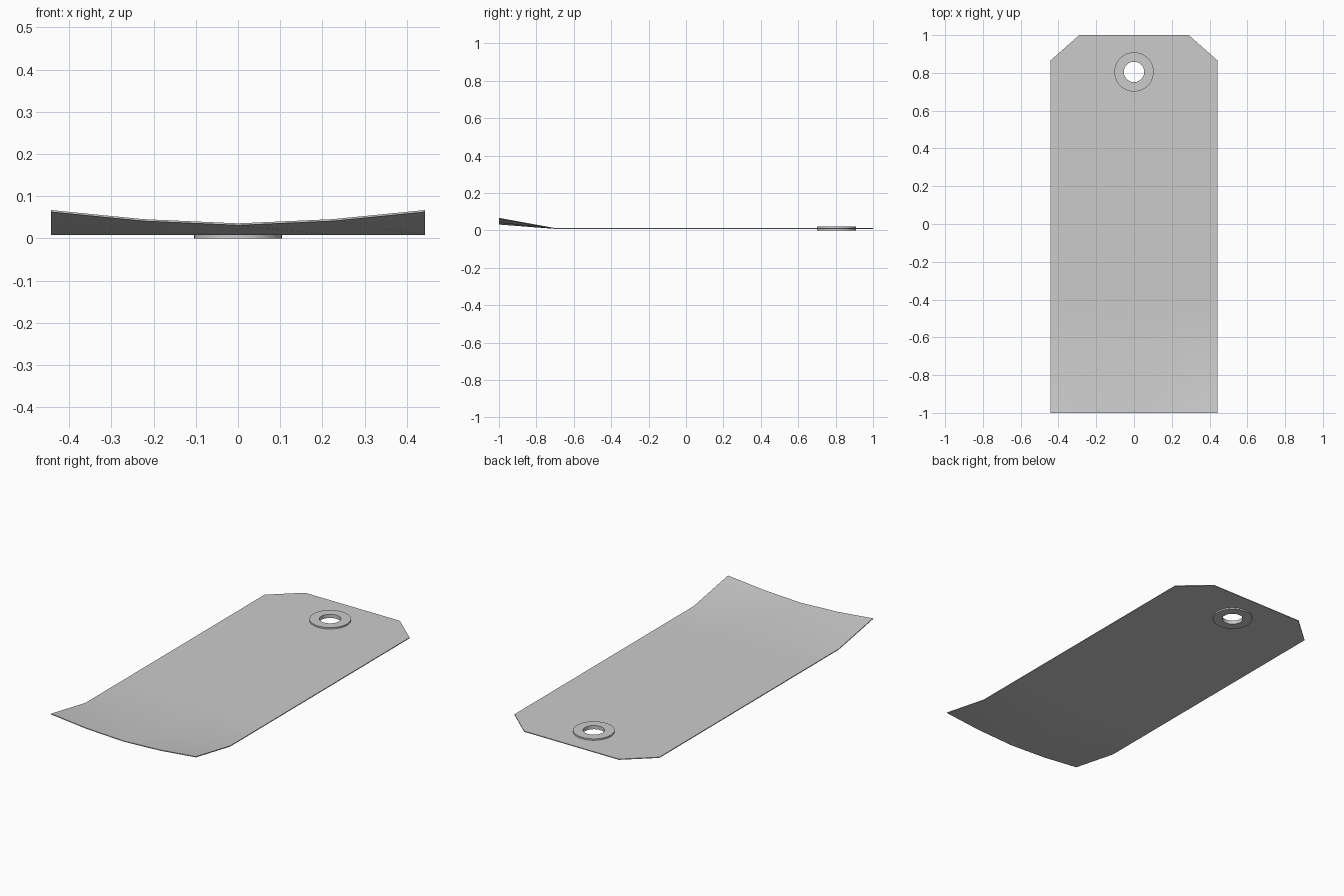
import bpy, bmesh, math

if "Cube" in bpy.data.objects:
    bpy.data.objects.remove(bpy.data.objects["Cube"])

HOLE_Y, TOP_Z, THICK, SEG = 0.805, 0.0125, 0.0045, 48


def finish(bm, name):
    bmesh.ops.recalc_face_normals(bm, faces=bm.faces)
    mesh = bpy.data.meshes.new(name)
    bm.to_mesh(mesh)
    bm.free()
    ob = bpy.data.objects.new(name, mesh)
    bpy.context.collection.objects.link(ob)
    bpy.ops.object.select_all(action='DESELECT')
    ob.select_set(True)
    bpy.context.view_layer.objects.active = ob
    bpy.ops.object.shade_smooth_by_angle(angle=math.radians(30))
    return ob


def circle(bm, r, z):
    return [bm.verts.new((r * math.cos(2 * math.pi * i / SEG),
                          HOLE_Y + r * math.sin(2 * math.pi * i / SEG), z))
            for i in range(SEG)]


def loop_edges(bm, verts):
    return [bm.edges.get((a, b)) or bm.edges.new((a, b))
            for a, b in zip(verts, verts[1:] + verts[:1])]


# Card: grid body whose front edge curls up, most at the corners
bm = bmesh.new()
xs = [-0.443, -0.225, 0, 0.225, 0.443]
lift = [0.0545, 0.033, 0.023, 0.033, 0.0545]
rows = []
for y in (-1, -0.7, -0.4, -0.1, 0.2, 0.5):
    rows.append([bm.verts.new((x, y, TOP_Z + (h if y == -1 else 0)))
                 for x, h in zip(xs, lift)])
for a, b in zip(rows, rows[1:]):
    for i in range(4):
        bm.faces.new((a[i], a[i + 1], b[i + 1], b[i]))

# Card head: clipped corners and a punched hole
head = [bm.verts.new((x, y, TOP_Z)) for x, y in
        ((0.443, 0.865), (0.29, 1), (-0.29, 1), (-0.443, 0.865))]
edges = loop_edges(bm, rows[-1] + head) + loop_edges(bm, circle(bm, 0.06, TOP_Z))
bmesh.ops.triangle_fill(bm, edges=edges, use_beauty=True, normal=(0, 0, 1))

# Card thickness, added straight down
bmesh.ops.recalc_face_normals(bm, faces=bm.faces)
res = bmesh.ops.extrude_face_region(bm, geom=bm.faces[:], use_keep_orig=True)
for v in res['geom']:
    if isinstance(v, bmesh.types.BMVert):
        v.co.z -= THICK
finish(bm, "tag_card")

# Eyelet: flat ring around the hole
bm = bmesh.new()
rings = [circle(bm, r, z) for r, z in
         ((0.054, 0), (0.104, 0), (0.104, 0.0205), (0.054, 0.0205))]
for k in range(4):
    a, b = rings[k], rings[(k + 1) % 4]
    for i in range(SEG):
        j = (i + 1) % SEG
        bm.faces.new((a[i], a[j], b[j], b[i]))
finish(bm, "eyelet_ring")
